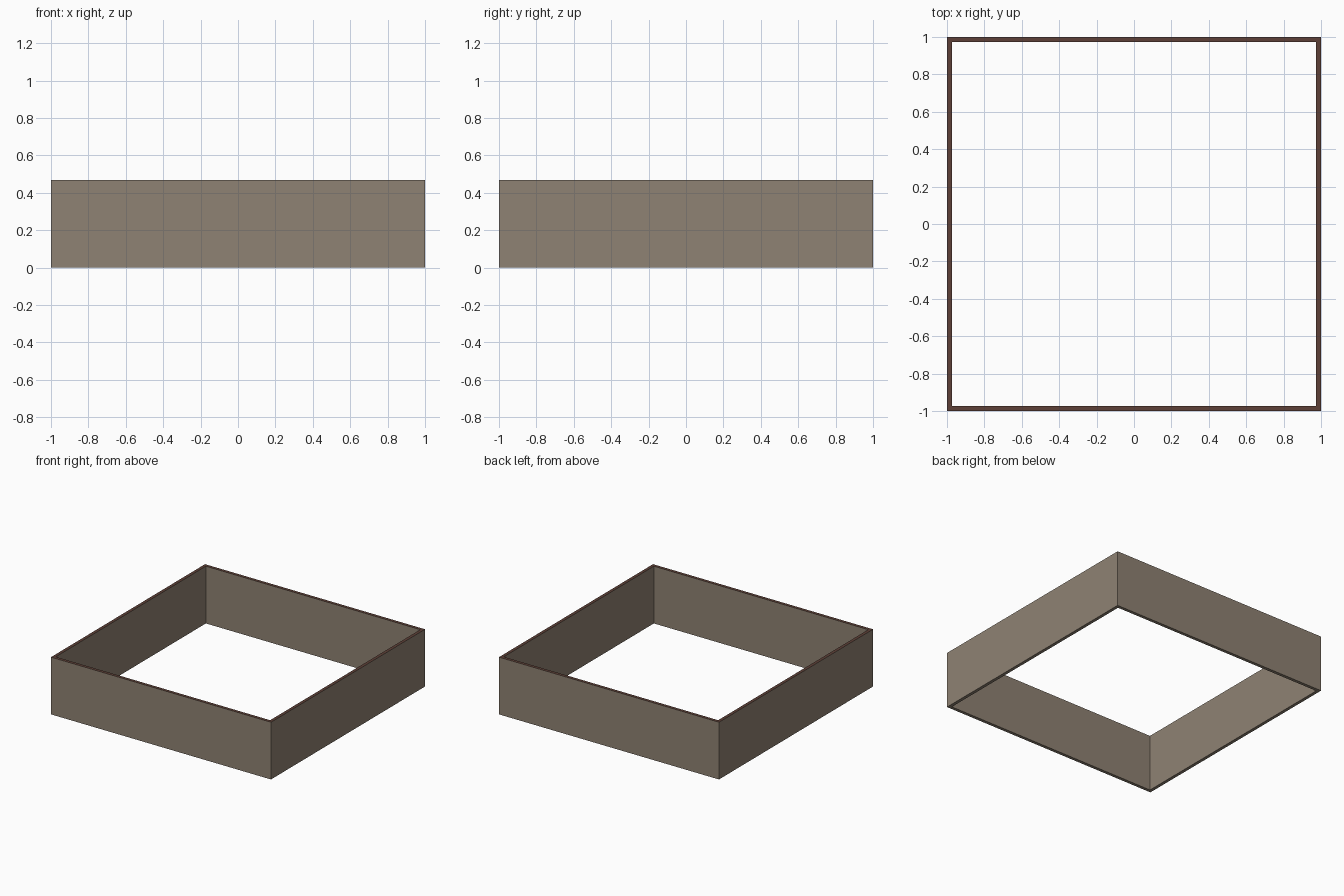
import bpy, bmesh

if "Cube" in bpy.data.objects:
    bpy.data.objects.remove(bpy.data.objects["Cube"])

H, T = 0.47, 0.026  # wall height and thickness


def srgb(r, g, b):
    def lin(c):
        c /= 255
        return c / 12.92 if c <= 0.04045 else ((c + 0.055) / 1.055) ** 2.4
    return (lin(r), lin(g), lin(b), 1)


def material(name, rgb):
    m = bpy.data.materials.new(name)
    m.diffuse_color = srgb(*rgb)
    m.use_nodes = True
    m.node_tree.nodes["Principled BSDF"].inputs["Base Color"].default_value = m.diffuse_color
    return m


taupe = material("taupe", (143, 130, 115))
brown = material("dark brown", (93, 64, 55))

# Wall cross-section corners (half width, height), ordered around the section
section = [(1, 0), (1, H), (1 - T, H), (1 - T, 0)]
corners = [(-1, -1), (1, -1), (1, 1), (-1, 1)]

# Sweep the section around the four corners to make an open square frame
bm = bmesh.new()
loops = [[bm.verts.new((sx * r, sy * r, z)) for r, z in section] for sx, sy in corners]
for i in range(4):
    a, b = loops[i], loops[(i + 1) % 4]
    for j in range(4):
        k = (j + 1) % 4
        face = bm.faces.new((a[j], b[j], b[k], a[k]))
        face.material_index = 1 if j == 1 else 0  # dark rim on top
bmesh.ops.recalc_face_normals(bm, faces=bm.faces[:])

mesh = bpy.data.meshes.new("square_frame")
bm.to_mesh(mesh)
bm.free()
mesh.materials.append(taupe)
mesh.materials.append(brown)
frame = bpy.data.objects.new("square_frame", mesh)
bpy.context.collection.objects.link(frame)
